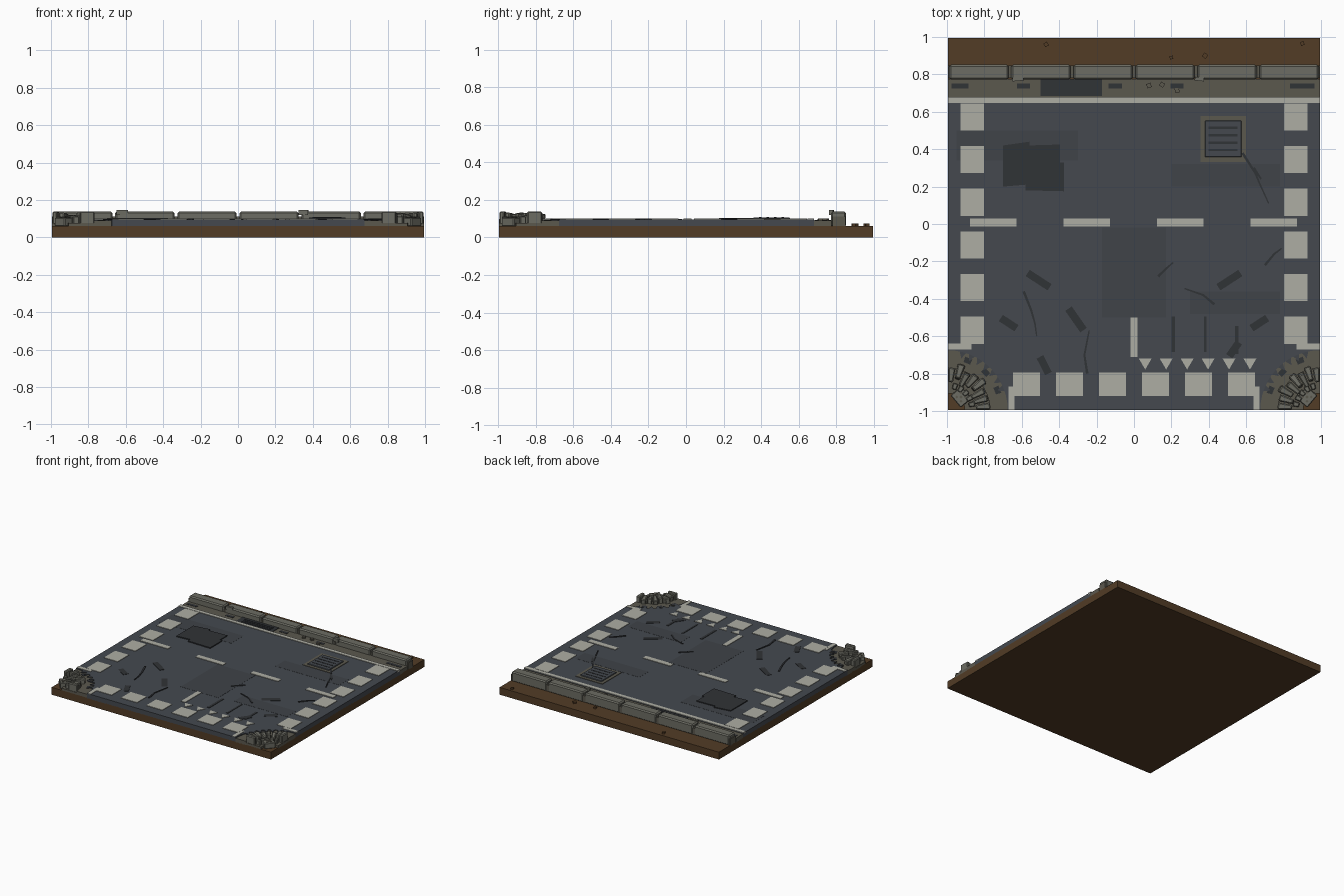
import bpy, bmesh, math, random
from mathutils import Matrix, Vector

if "Cube" in bpy.data.objects:
    bpy.data.objects.remove(bpy.data.objects["Cube"])

random.seed(4)
E = 0.995      # half size of the tile
ROAD = 0.096   # road surface height


def material(name, rgb):
    m = bpy.data.materials.new(name)
    m.diffuse_color = (*rgb, 1)
    m.use_nodes = True
    m.node_tree.nodes["Principled BSDF"].inputs["Base Color"].default_value = m.diffuse_color
    return m


EARTH = material("earth", (0.085, 0.045, 0.019))
ASPHALT = material("asphalt", (0.058, 0.066, 0.078))
TONE = material("worn_asphalt", (0.05, 0.056, 0.065))
DARK = material("dark_tar", (0.03, 0.033, 0.037))
PAINT = material("paint", (0.42, 0.42, 0.37))
STONE = material("curb_stone", (0.15, 0.15, 0.125))
GUTTER = material("gutter_concrete", (0.105, 0.098, 0.076))


def prisms(name, polys, z0, z1, mat, bevel=0):
    """Extrude outlines from z0 to z1 as one object."""
    bm = bmesh.new()
    for pts in polys:
        low = [bm.verts.new((x, y, z0)) for x, y in pts]
        top = [bm.verts.new((x, y, z1)) for x, y in pts]
        bm.faces.new(low[::-1])
        bm.faces.new(top)
        for i in range(len(pts)):
            j = (i + 1) % len(pts)
            bm.faces.new((low[i], low[j], top[j], top[i]))
    bmesh.ops.recalc_face_normals(bm, faces=bm.faces)
    me = bpy.data.meshes.new(name)
    bm.to_mesh(me)
    bm.free()
    ob = bpy.data.objects.new(name, me)
    bpy.context.collection.objects.link(ob)
    me.materials.append(mat)
    if bevel:
        b = ob.modifiers.new("Bevel", 'BEVEL')
        b.width, b.segments = bevel, 1
    return ob


def rect(x0, x1, y0, y1):
    return [(x0, y0), (x1, y0), (x1, y1), (x0, y1)]


def bar(x, y, w, d, deg=0):
    c, s = math.cos(math.radians(deg)), math.sin(math.radians(deg))
    return [(x + u * c - v * s, y + u * s + v * c)
            for u, v in rect(-w / 2, w / 2, -d / 2, d / 2)]


def arc(side, r, a0=0, a1=90, n=12):
    """Points around a front corner; 0 deg runs along the front edge."""
    out = []
    for i in range(n + 1):
        a = math.radians(a0 + (a1 - a0) * i / n)
        out.append((side * (E - r * math.cos(a)), -E + r * math.sin(a)))
    return out


def ring(side, r0, r1, a0=0, a1=90, n=12):
    return arc(side, r0, a0, a1, n) + arc(side, r1, a0, a1, n)[::-1]


def ribbon(pts, w):
    """Zigzag strip that tapers to its end."""
    left, right = [], []
    for i, p in enumerate(pts):
        p = Vector(p)
        d = Vector(pts[min(i + 1, len(pts) - 1)]) - Vector(pts[max(i - 1, 0)])
        n = Vector((-d.y, d.x)).normalized() * w * (0.3 + 0.7 * (1 - i / len(pts)))
        left.append(tuple(p + n))
        right.append(tuple(p - n))
    return left + right[::-1]


# ground and road deck with rounded front corners
prisms("earth_slab", [rect(-E, E, -E, E)], 0, 0.06, EARTH)
deck = arc(-1, 0.32)[::-1] + arc(1, 0.32) + [(E, 0.68), (-E, 0.68)]
prisms("road_deck", [deck], 0.055, ROAD, ASPHALT)
prisms("worn_panels", [rect(-0.17, 0.17, -0.5, -0.02), rect(-0.95, -0.3, 0.34, 0.5),
                       rect(0.3, 0.78, -0.48, -0.36), rect(0.2, 0.78, 0.2, 0.32)],
       ROAD - 0.01, ROAD + 0.001, TONE)

# back gutter, drain and curb
prisms("back_gutter", [rect(-E, E, 0.68, 0.775)], 0.055, 0.09, GUTTER)
prisms("gutter_drain", [rect(-0.5, -0.17, 0.684, 0.772)], 0.08, 0.094, DARK)
prisms("drain_bars", [rect(-0.46, -0.2, y, y + 0.008) for y in (0.70, 0.722, 0.744)],
       0.09, 0.097, DARK)
prisms("gutter_joints", [bar(x, 0.737, w, 0.026) for x, w in
       ((-0.93, 0.09), (-0.59, 0.07), (-0.1, 0.07), (0.23, 0.07), (0.9, 0.13))],
       0.085, 0.092, DARK)
step = 2 * E / 6
prisms("back_curb_base", [rect(-E, E, 0.78, 0.848)], 0.055, 0.112, GUTTER)
prisms("back_curb_stones", [rect(-E + i * step + 0.007, -E + (i + 1) * step - 0.007, 0.772, 0.852)
                            for i in range(6)], 0.056, 0.138, STONE, 0.009)
prisms("curb_chips", [bar(-0.62, 0.775, 0.06, 0.02, 5), bar(0.35, 0.775, 0.05, 0.02, -6)],
       0.12, 0.146, STONE)

# front corners: gutter, curb blocks and broken paving
for side, label in ((-1, "left"), (1, "right")):
    prisms(label + "_corner_gutter", [ring(side, 0.225, 0.322)], 0.055, 0.089, GUTTER)
    prisms(label + "_corner_bed", [ring(side, 0.09, 0.23)], 0.055, 0.078, GUTTER)
    prisms(label + "_corner_joints", [ring(side, 0.27, 0.3, a - 4, a + 4, 2)
                                      for a in (22, 45, 68)], 0.08, 0.092, DARK)
    for i in range(8):
        a0, a1 = i * 11.25 + 0.9, (i + 1) * 11.25 - 0.9
        end = i in (0, 7)
        top = 0.138 if end else random.uniform(0.115, 0.132)
        shift = 0 if end else random.uniform(-0.01, 0.03)
        ob = prisms(f"{label}_corner_curb_{i}", [ring(side, 0.15 + shift, 0.228 + shift, a0, a1, 2)],
                    0.062, top, STONE, 0.006)
        if not end:
            m = math.radians((a0 + a1) / 2)
            c = Vector((side * (E - 0.2 * math.cos(m)), -E + 0.2 * math.sin(m), 0.09))
            axis = Vector((math.sin(m) * side, math.cos(m), 0))
            ob.data.transform(Matrix.Translation(c)
                              @ Matrix.Rotation(random.uniform(-0.2, 0.2), 4, axis)
                              @ Matrix.Translation(-c))
    # inner row of smaller stones
    prisms(label + "_inner_stones", [ring(side, 0.115, 0.148, a, a + 11, 2)
                                     for a in range(8, 80, 15)], 0.06, 0.112, STONE, 0.004)
    cx, cy = side * 0.925, -0.925
    prisms(label + "_paving_slab", [bar(cx, cy, 0.085, 0.075, side * 50)], 0.06, 0.106, STONE, 0.004)
    prisms(label + "_slab_studs", [bar(cx + u, cy + v, 0.012, 0.012, 45) for u, v in
           ((0, 0), (0.022, 0), (-0.022, 0), (0, 0.022), (0, -0.022))], 0.1, 0.11, GUTTER)
    prisms(label + "_corner_edge_line", [rect(*sorted((side * 0.87, side * E)), -0.67, -0.64),
                                         rect(*sorted((side * 0.64, side * 0.67)), -E, -0.87)],
           0.09, ROAD + 0.003, PAINT)
    # dark saw-tooth break along the road edge
    teeth = []
    for a in range(18, 75, 9):
        p, q = arc(side, 0.325, a, a + 7, 1)
        teeth.append([p, q, arc(side, 0.285, a + 3.5, a + 3.5, 1)[0]])
    prisms(label + "_broken_edge", teeth, 0.08, ROAD, TONE)

# painted markings
paint = [rect(-E, E, 0.648, 0.68)]
for i in range(6):
    y = -0.64 + i * 0.228
    for s in (-1, 1):
        paint.append(bar(s * 0.865, y + 0.072, 0.125, 0.145))
    x = -0.575 + i * 0.23
    paint.append(bar(x, -0.857, 0.145, 0.125))
paint += [bar(-0.753 + i * 0.5, 0.008, 0.25, 0.042) for i in range(4)]
paint.append(bar(0, -0.605, 0.038, 0.21))
paint += [[(x - 0.034, -0.72), (x, -0.778), (x + 0.034, -0.72)]
          for x in (0.06, 0.172, 0.284, 0.396, 0.508, 0.62)]
prisms("road_markings", paint, ROAD - 0.01, ROAD + 0.004, PAINT)

# tyre marks
marks = [bar(s * x, y, w, 0.04, -s * -a) for s in (-1, 1) for x, y, w, a in
         ((0.51, -0.3, 0.14, 33), (0.67, -0.53, 0.1, 33))]
marks += [bar(-0.31, -0.51, 0.14, 0.042, -55), bar(-0.48, -0.755, 0.1, 0.04, -63),
          bar(0.535, -0.67, 0.09, 0.04, 55), bar(0.21, -0.59, 0.02, 0.19),
          bar(0.38, -0.59, 0.014, 0.19), bar(0.55, -0.62, 0.018, 0.15)]
prisms("tyre_marks", marks, ROAD - 0.01, ROAD + 0.003, DARK)

# cracks
cracks = [[(0.58, 0.38), (0.65, 0.27), (0.67, 0.22), (0.72, 0.11)],
          [(0.64, 0.3), (0.68, 0.24)],
          [(-0.59, -0.36), (-0.55, -0.46), (-0.53, -0.53), (-0.52, -0.6)],
          [(0.43, -0.43), (0.37, -0.38), (0.27, -0.345)],
          [(0.13, -0.28), (0.17, -0.24), (0.21, -0.205)],
          [(0.7, -0.22), (0.75, -0.16), (0.79, -0.13)],
          [(-0.25, -0.8), (-0.265, -0.7), (-0.24, -0.57)]]
prisms("cracks", [ribbon(c, 0.007) for c in cracks], ROAD - 0.01, ROAD + 0.005, DARK)

# tar repair patch
prisms("repair_patch", [[(-0.7, 0.2), (-0.58, 0.21), (-0.58, 0.18), (-0.375, 0.175),
                         (-0.375, 0.33), (-0.395, 0.33), (-0.395, 0.425), (-0.56, 0.42),
                         (-0.56, 0.44), (-0.7, 0.42)]], ROAD - 0.01, ROAD + 0.008, DARK)

# drain cover in its concrete frame
prisms("cover_frame", [bar(0.477, 0.455, 0.245, 0.245)], ROAD - 0.01, ROAD + 0.004, GUTTER)
prisms("cover_plate", [bar(0.477, 0.455, 0.195, 0.195)], ROAD, ROAD + 0.011, ASPHALT, 0.003)
prisms("cover_slots", [bar(0.477, 0.395 + i * 0.04, 0.155, 0.012) for i in range(4)],
       ROAD, ROAD + 0.013, DARK)

# loose stones on the earth verge and in the gutter
prisms("verge_stones", [bar(x, y, w, w, a) for x, y, w, a in
       ((-0.47, 0.96, 0.022, 30), (0.2, 0.89, 0.018, 10), (0.38, 0.9, 0.025, 50),
        (0.9, 0.965, 0.02, 20))], 0.055, 0.073, EARTH)
prisms("gutter_stones", [bar(x, y, 0.024, 0.024, a) for x, y, a in
       ((0.08, 0.74, 20), (0.15, 0.745, 60), (0.23, 0.715, 5))], 0.085, 0.1, GUTTER)
